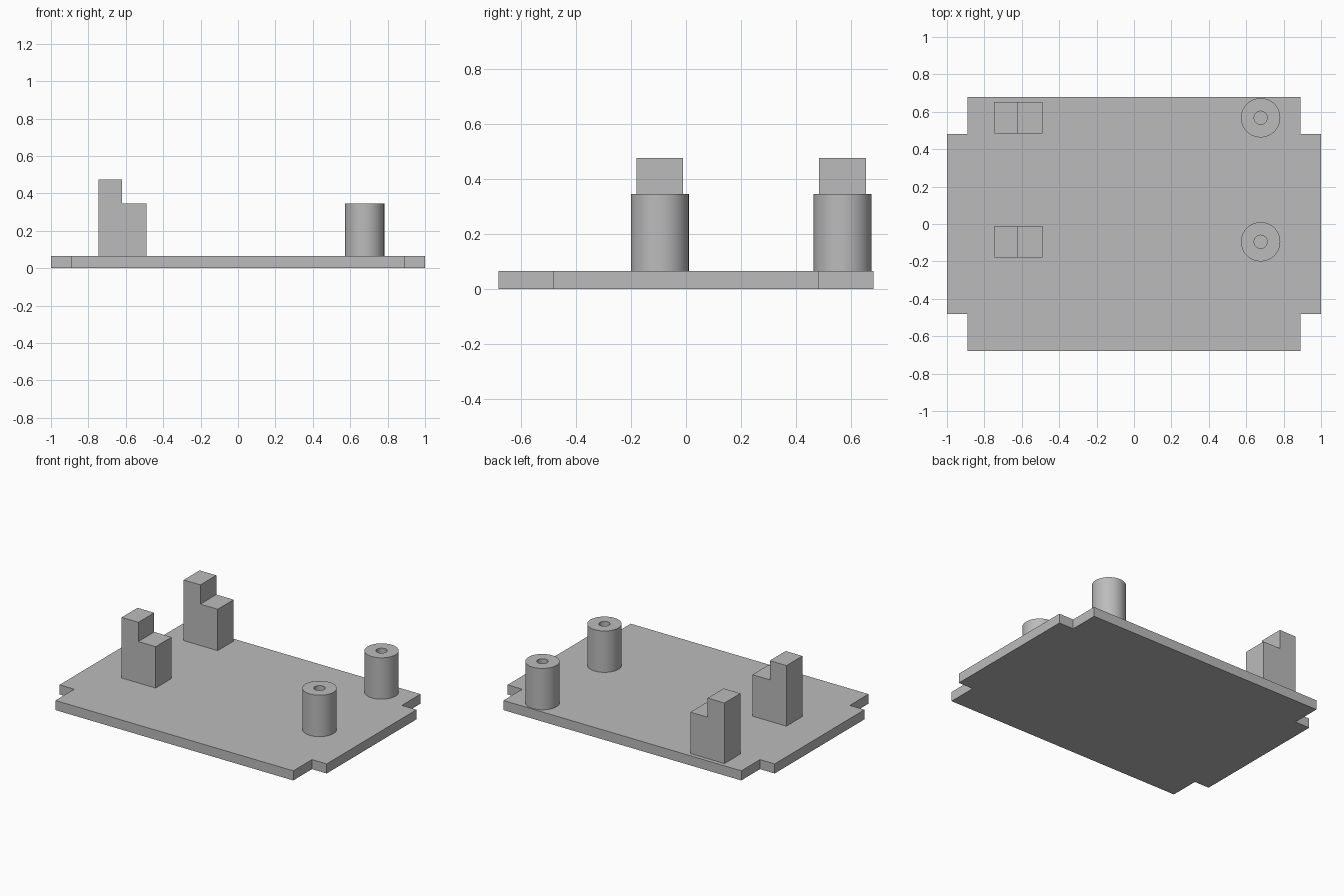
import bpy
import bmesh
from math import radians, tau

if "Cube" in bpy.data.objects:
    bpy.data.objects.remove(bpy.data.objects["Cube"], do_unlink=True)

grey = bpy.data.materials.new("plain_grey")
grey.use_nodes = True
colour = (0.5, 0.5, 0.5, 1)
grey.diffuse_color = colour
grey.node_tree.nodes["Principled BSDF"].inputs["Base Color"].default_value = colour

PLATE_TOP = 0.065
SINK = 0.01      # overlap of the supports into the plate
POST_TOP = 0.345
PEG_TOP = 0.475


def finish(name, bm):
    bmesh.ops.recalc_face_normals(bm, faces=bm.faces)
    mesh = bpy.data.meshes.new(name)
    bm.to_mesh(mesh)
    bm.free()
    mesh.materials.append(grey)
    obj = bpy.data.objects.new(name, mesh)
    bpy.context.collection.objects.link(obj)
    return obj


def extruded(name, points, offset):
    """Closed outline pushed along an offset vector into a solid."""
    bm = bmesh.new()
    face = bm.faces.new([bm.verts.new(p) for p in points])
    result = bmesh.ops.extrude_face_region(bm, geom=[face], use_keep_orig=True)
    verts = [v for v in result["geom"] if isinstance(v, bmesh.types.BMVert)]
    bmesh.ops.translate(bm, verts=verts, vec=offset)
    return finish(name, bm)


def hollow_post(name, x, y, outer=0.105, bore=0.035, steps=64):
    """Tube turned from a rectangular section."""
    bm = bmesh.new()
    low = PLATE_TOP - SINK
    section = [(outer, low), (outer, POST_TOP), (bore, POST_TOP), (bore, low)]
    verts = [bm.verts.new((r, 0, z)) for r, z in section]
    edges = [bm.edges.new((verts[i - 1], verts[i])) for i in range(len(verts))]
    bmesh.ops.spin(bm, geom=verts + edges, cent=(0, 0, 0), axis=(0, 0, 1),
                   angle=tau, steps=steps, use_merge=True)
    bmesh.ops.remove_doubles(bm, verts=bm.verts, dist=0.0001)
    obj = finish(name, bm)
    obj.location = (x, y, 0)
    bpy.ops.object.select_all(action="DESELECT")
    obj.select_set(True)
    bpy.context.view_layer.objects.active = obj
    bpy.ops.object.shade_smooth_by_angle(angle=radians(30))


# Base plate with notched corners
corner = [(1, 0.48), (0.89, 0.48), (0.89, 0.68)]
outline = []
for sx, sy in ((1, 1), (-1, 1), (-1, -1), (1, -1)):
    pts = corner if sx * sy > 0 else corner[::-1]
    outline += [(sx * px, sy * py, 0) for px, py in pts]
extruded("base_plate", outline, (0, 0, PLATE_TOP))

# Stepped blocks on the right, hollow posts on the left
low = PLATE_TOP - SINK
step = [(-0.745, low), (-0.49, low), (-0.49, POST_TOP),
        (-0.62, POST_TOP), (-0.62, PEG_TOP), (-0.745, PEG_TOP)]
for row, y in (("front", -0.095), ("back", 0.568)):
    extruded(row + "_stepped_block", [(px, y - 0.085, pz) for px, pz in step],
             (0, 0.17, 0))
    hollow_post(row + "_hollow_post", 0.677, y)
